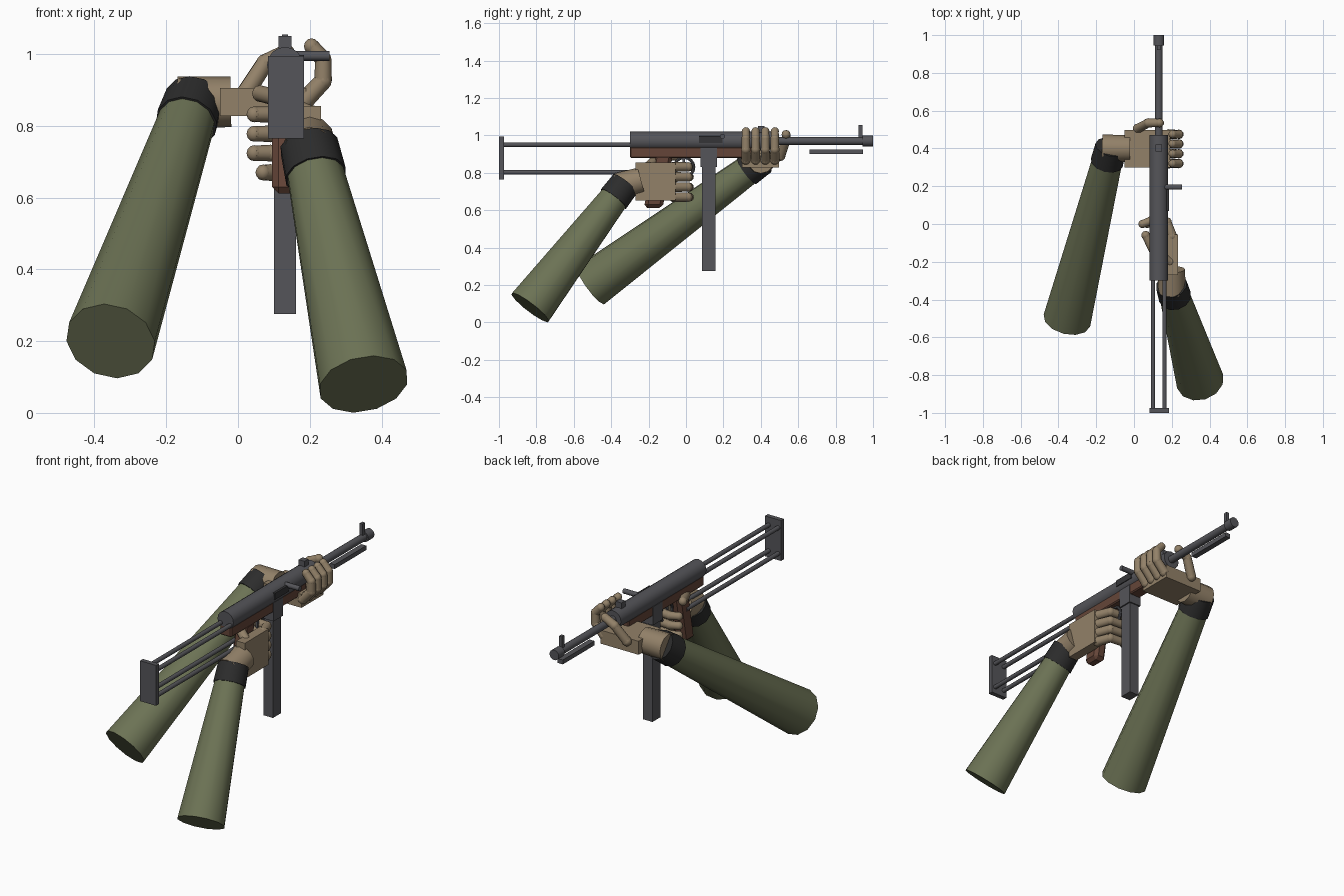
import bpy, bmesh
from math import radians
from mathutils import Vector, Matrix

if "Cube" in bpy.data.objects:
    bpy.data.objects.remove(bpy.data.objects["Cube"])


def material(name, rgb):
    m = bpy.data.materials.new(name)
    m.diffuse_color = (*rgb, 1)
    m.use_nodes = True
    m.node_tree.nodes["Principled BSDF"].inputs["Base Color"].default_value = m.diffuse_color
    return m


METAL = material("gunmetal", (0.09, 0.09, 0.1))
DARK = material("dark_metal", (0.035, 0.035, 0.038))
WOOD = material("wood", (0.13, 0.06, 0.04))
SKIN = material("skin", (0.29, 0.22, 0.14))
CLOTH = material("sleeve_green", (0.15, 0.17, 0.09))
CUFF = material("cuff_black", (0.025, 0.025, 0.025))
GX, GZ = 0.131, 0.97   # gun axis


def finish(name, bm, mat, smooth=True):
    me = bpy.data.meshes.new(name)
    bm.to_mesh(me)
    bm.free()
    ob = bpy.data.objects.new(name, me)
    bpy.context.collection.objects.link(ob)
    me.materials.append(mat)
    if smooth:
        bpy.ops.object.select_all(action='DESELECT')
        ob.select_set(True)
        bpy.context.view_layer.objects.active = ob
        bpy.ops.object.shade_smooth_by_angle(angle=radians(40))
    return ob


def add_cone(bm, a, b, r1, r2, n):
    a, b = Vector(a), Vector(b)
    d = b - a
    rot = d.to_track_quat('Z', 'Y').to_matrix().to_4x4()
    bmesh.ops.create_cone(bm, cap_ends=True, segments=n, radius1=r1, radius2=r2,
                          depth=d.length, matrix=Matrix.Translation((a + b) / 2) @ rot)


def tube(name, a, b, r1, mat, r2=None, n=16):
    bm = bmesh.new()
    add_cone(bm, a, b, r1, r1 if r2 is None else r2, n)
    return finish(name, bm, mat)


def box(name, lo, hi, mat, bevel=0, shear=0):
    lo, hi = Vector(lo), Vector(hi)
    bm = bmesh.new()
    bmesh.ops.create_cube(bm, size=1)
    for v in bm.verts:
        v.co = Vector((lo[i] + (v.co[i] + 0.5) * (hi[i] - lo[i]) for i in range(3)))
        if v.co.z < (lo.z + hi.z) / 2:
            v.co.y += shear
    if bevel:
        bmesh.ops.bevel(bm, geom=bm.edges[:], offset=bevel, segments=1, affect='EDGES')
    return finish(name, bm, mat, False)


def finger(name, pts, r=0.026):
    # tapered segments with ball joints
    bm = bmesh.new()
    for i, p in enumerate(pts):
        rad = r * (1 - 0.06 * i)
        bmesh.ops.create_uvsphere(bm, u_segments=10, v_segments=6, radius=rad * 1.04,
                                  matrix=Matrix.Translation(p))
        if i:
            add_cone(bm, pts[i - 1], p, r * (1 - 0.06 * (i - 1)), rad, 10)
    return finish(name, bm, SKIN)


# Receiver, barrel and muzzle
tube("receiver", (GX, -0.3, GZ), (GX, 0.47, GZ), 0.05, METAL)
tube("barrel", (GX, 0.46, GZ), (GX, 0.96, GZ), 0.021, METAL)
tube("muzzle", (GX, 0.945, GZ), (GX, 1.0, GZ), 0.029, METAL)
box("front_sight", (GX - 0.009, 0.922, 0.985), (GX + 0.009, 0.944, 1.055), METAL)
box("rear_sight", (GX - 0.018, 0.385, 1.0), (GX + 0.018, 0.42, 1.05), METAL)
box("barrel_rest", (GX - 0.016, 0.66, 0.9), (GX + 0.016, 0.945, 0.925), METAL)
box("ejection_port", (GX + 0.03, 0.07, 0.96), (GX + 0.053, 0.195, 0.997), DARK)
tube("charging_handle", (GX + 0.03, 0.195, 0.995), (0.255, 0.195, 0.995), 0.014, METAL, n=10)

# Wooden body and grip
box("lower_body", (GX - 0.036, -0.3, 0.88), (GX + 0.036, 0.38, 0.94), WOOD, 0.006)
box("pistol_grip", (GX - 0.036, -0.17, 0.612), (GX + 0.036, -0.07, 0.9), WOOD, 0.018, -0.055)

# Trigger guard and trigger
bm = bmesh.new()
ring = bmesh.ops.create_circle(bm, segments=8, radius=0.008,
                               matrix=Matrix.Translation((GX, -0.01 + 0.052, 0.83)) @ Matrix.Rotation(0, 4, 'X'))
bmesh.ops.spin(bm, geom=bm.verts[:] + bm.edges[:], cent=(GX, -0.01, 0.83), axis=(1, 0, 0),
               angle=radians(360), steps=16, use_duplicate=False)
bmesh.ops.remove_doubles(bm, verts=bm.verts[:], dist=0.0005)
bmesh.ops.recalc_face_normals(bm, faces=bm.faces[:])
finish("trigger_guard", bm, METAL)
box("trigger", (GX - 0.006, -0.02, 0.82), (GX + 0.006, -0.005, 0.89), METAL)

# Magazine
box("magazine", (GX - 0.03, 0.085, 0.275), (GX + 0.03, 0.158, 0.9), METAL)
box("magazine_well", (GX - 0.038, 0.078, 0.83), (GX + 0.038, 0.165, 0.935), METAL)

# Wire stock
for side in (-1, 1):
    for z, end, tag in ((0.95, -0.29, "upper"), (0.803, -0.14, "lower")):
        x = GX + side * 0.03
        tube(f"stock_rod_{tag}", (x, -0.985, z), (x, end, z), 0.012, METAL, n=10)
box("butt_plate", (0.083, -1.0, 0.765), (0.184, -0.974, 0.995), METAL)

# Arms: sleeve, cuff, wrist
for tag, elbow, cuff, palm in (("right", (0.35, -0.833, 0.08), (0.2, -0.33, 0.735), (0.2, -0.24, 0.76)),
                               ("left", (-0.355, -0.51, 0.2), (-0.125, 0.4, 0.865), (-0.02, 0.4, 0.867))):
    e, c, p = Vector(elbow), Vector(cuff), Vector(palm)
    d = (c - e).normalized()
    tube(f"{tag}_sleeve", e, c - d * 0.08, 0.127, CLOTH, 0.08, 12)
    tube(f"{tag}_cuff", c - d * 0.095, c + d * 0.01, 0.087, CUFF, 0.083, 12)
    tube(f"{tag}_wrist", c - (p - c) * 0.4, p, 0.074, SKIN, 0.07, 12)

# Right hand around the grip
box("right_palm", (0.178, -0.27, 0.652), (0.232, -0.055, 0.855), SKIN)
for i, z in enumerate((0.67, 0.724, 0.778, 0.832)):
    tip = 0.07 if i == 0 else 0.045
    finger("right_finger", [(0.203, -0.065, z), (0.175, 0.01, z), (0.09, 0.018, z), (tip, 0.0, z)])
finger("right_thumb", [(0.19, -0.2, 0.835), (0.11, -0.155, 0.878), (0.062, -0.06, 0.89)])

# Left hand under the fore end
box("left_palm", (-0.05, 0.3, 0.828), (0.19, 0.498, 0.905), SKIN)
for y in (0.32, 0.372, 0.424, 0.475):
    finger("left_finger", [(0.185, y, 0.87), (0.237, y, 0.925), (0.238, y, 0.985), (0.205, y, 1.022)])
finger("left_thumb", [(0.02, 0.505, 0.89), (0.075, 0.535, 0.975), (0.135, 0.535, 1.005)])
